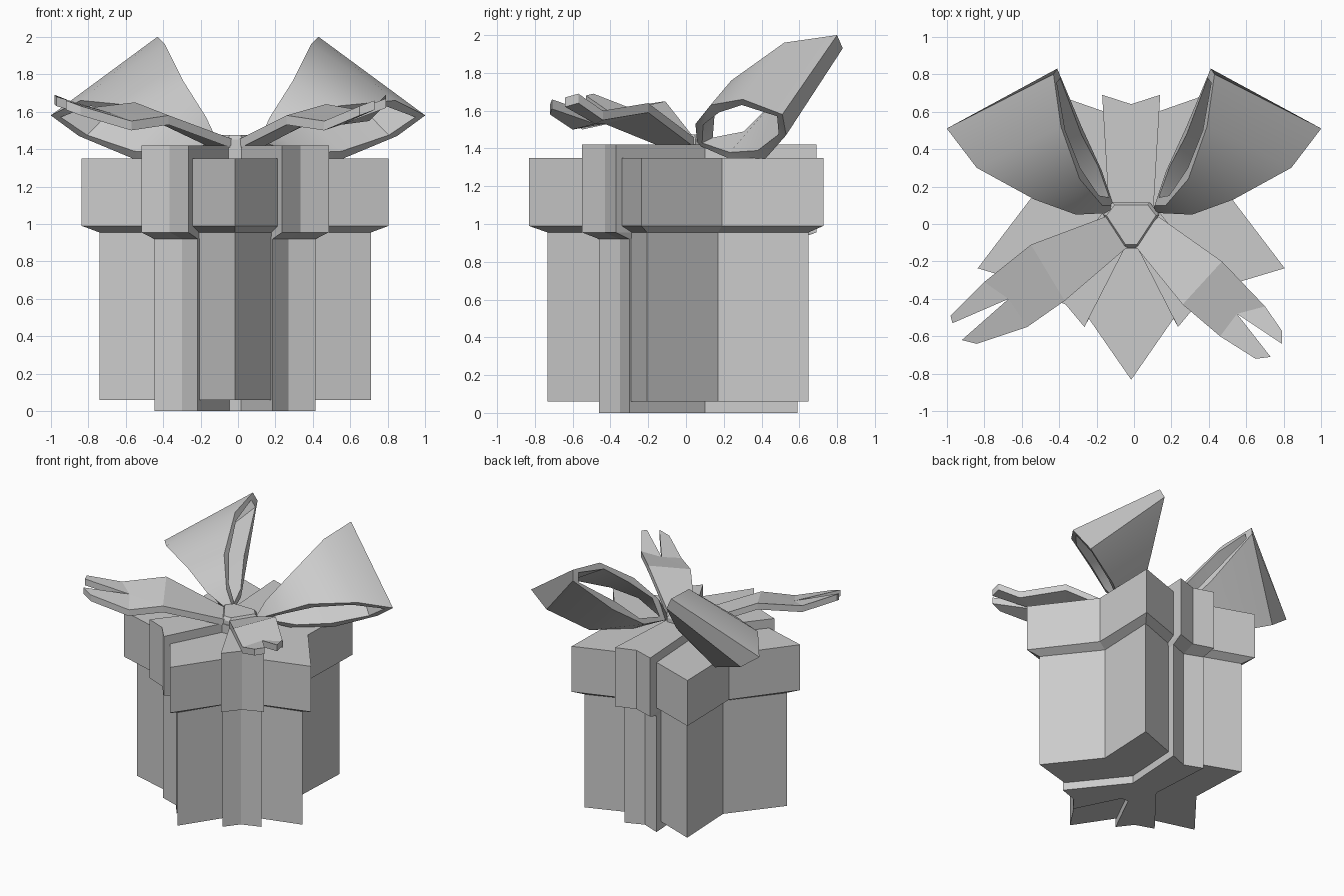
import bpy, bmesh, math
from mathutils import Vector

if "Cube" in bpy.data.objects:
    bpy.data.objects.remove(bpy.data.objects["Cube"])

CX, CY = -0.015, 0.03


def make(name, verts, faces, smooth=False):
    me = bpy.data.meshes.new(name)
    me.from_pydata([tuple(v) for v in verts], [], faces)
    bm = bmesh.new()
    bm.from_mesh(me)
    bmesh.ops.recalc_face_normals(bm, faces=bm.faces)
    bm.to_mesh(me)
    bm.free()
    ob = bpy.data.objects.new(name, me)
    bpy.context.collection.objects.link(ob)
    if smooth:
        bpy.ops.object.select_all(action='DESELECT')
        ob.select_set(True)
        bpy.context.view_layer.objects.active = ob
        bpy.ops.object.shade_smooth_by_angle(angle=math.radians(40))
    return ob


def loft(name, rings, closed=False, smooth=False):
    """Join equal-length rings; cap the ends or wrap around."""
    n, m = len(rings[0]), len(rings)
    verts = [v for r in rings for v in r]
    faces = []
    for k in range(m if closed else m - 1):
        a, b = k * n, ((k + 1) % m) * n
        faces += [(a + i, a + (i + 1) % n, b + (i + 1) % n, b + i) for i in range(n)]
    if not closed:
        faces += [tuple(range(n)), tuple(range((m - 1) * n, m * n))]
    return make(name, verts, faces, smooth)


def at(outline, z):
    return [(x, y, z) for x, y in outline]


def mirrored(half):
    """Outline listed from back centre to front on +x, mirrored to -x."""
    left = [(-x, y) for x, y in reversed(half) if x != 0]
    return [(x + CX, y) for x, y in half + left]


def star(R, r):
    return [(CX + (r if i % 2 else R) * math.cos(math.radians(-90 + 36 * i)),
             CY + (r if i % 2 else R) * math.sin(math.radians(-90 + 36 * i))) for i in range(10)]


# Star-shaped box with overhanging lid
body, lid = star(0.763, 0.45), star(0.862, 0.52)
loft("star_box", [at(body, 0.06), at(body, 0.955), at(lid, 0.99), at(lid, 1.35)])

# Three-armed ribbon wrapped around the box notches
low = mirrored([(0, 0.535), (0.14, 0.59), (0.11, 0.10), (0.43, -0.30),
                (0.285, -0.35), (0.20, -0.46), (0.03, -0.12)])
high = mirrored([(0, 0.64), (0.155, 0.69), (0.12, 0.10), (0.50, -0.37),
                 (0.35, -0.43), (0.25, -0.55), (0.035, -0.13)])
loft("wrapping_ribbon", [at(low, 0), at(low, 0.92), at(high, 0.955), at(high, 1.42)])

# Knot
knot = mirrored([(0.10, 0.115), (0.15, 0.05), (0.035, -0.125)])
knot_top = [(CX + (x - CX) * 0.88, 0.01 + (y - 0.01) * 0.88) for x, y in knot]
loft("bow_knot", [at(knot, 1.38), at(knot, 1.45), at(knot_top, 1.475)])

# Bow loops: outer and inner rims joined as a thick band
rim_out = [(0.10, 0.06, 1.42), (0.31, 0.05, 1.53), (0.53, 0.13, 1.63), (0.84, 0.30, 1.66),
           (1.0, 0.51, 1.58), (0.85, 0.53, 1.47), (0.55, 0.42, 1.345), (0.30, 0.22, 1.35)]
rim_in = [(0.11, 0.10, 1.42), (0.17, 0.10, 1.57), (0.29, 0.24, 1.76), (0.39, 0.52, 1.96),
          (0.43, 0.80, 2.0), (0.41, 0.83, 1.93), (0.28, 0.52, 1.62), (0.17, 0.28, 1.44)]


def inset(ring, d):
    c = sum((Vector(p) for p in ring), Vector()) / len(ring)
    return [Vector(p) + (c - Vector(p)).normalized() * d for p in ring]


for side, s in (("right", 1), ("left", -1)):
    a, b = [[(s * x, y, z) for x, y, z in r] for r in (rim_out, rim_in)]
    loft(side + "_bow_loop", [a, b, inset(b, 0.06), inset(a, 0.06)], closed=True, smooth=True)

# Forked ribbon tails: root, fold, fork and prong tips
tails = {
    "right": [(0.13, 0.04, 1.46), (0.0, -0.11, 1.45), (0.47, -0.20, 1.64), (0.26, -0.43, 1.58),
              (0.70, -0.44, 1.60), (0.55, -0.48, 1.58), (0.46, -0.60, 1.55),
              (0.79, -0.57, 1.69), (0.79, -0.64, 1.67), (0.73, -0.71, 1.66), (0.65, -0.72, 1.63)],
    "left": [(-0.15, 0.04, 1.46), (-0.02, -0.11, 1.45), (-0.55, -0.11, 1.65), (-0.37, -0.41, 1.58),
             (-0.80, -0.31, 1.62), (-0.67, -0.40, 1.59), (-0.57, -0.55, 1.55),
             (-0.98, -0.49, 1.69), (-0.97, -0.53, 1.68), (-0.92, -0.62, 1.66), (-0.84, -0.64, 1.63)],
}
tail_faces = [(0, 1, 3, 2), (2, 3, 5, 4), (3, 6, 5), (4, 5, 8, 7), (5, 6, 10, 9)]
border = [0, 1, 3, 6, 10, 9, 5, 8, 7, 4, 2]
for side, pts in tails.items():
    n = len(pts)
    under = [(x, y, z - 0.05) for x, y, z in pts]
    faces = tail_faces + [tuple(i + n for i in reversed(f)) for f in tail_faces]
    for i, p in enumerate(border):
        q = border[(i + 1) % n]
        faces.append((p, p + n, q + n, q))
    make(side + "_ribbon_tail", pts + under, faces)
